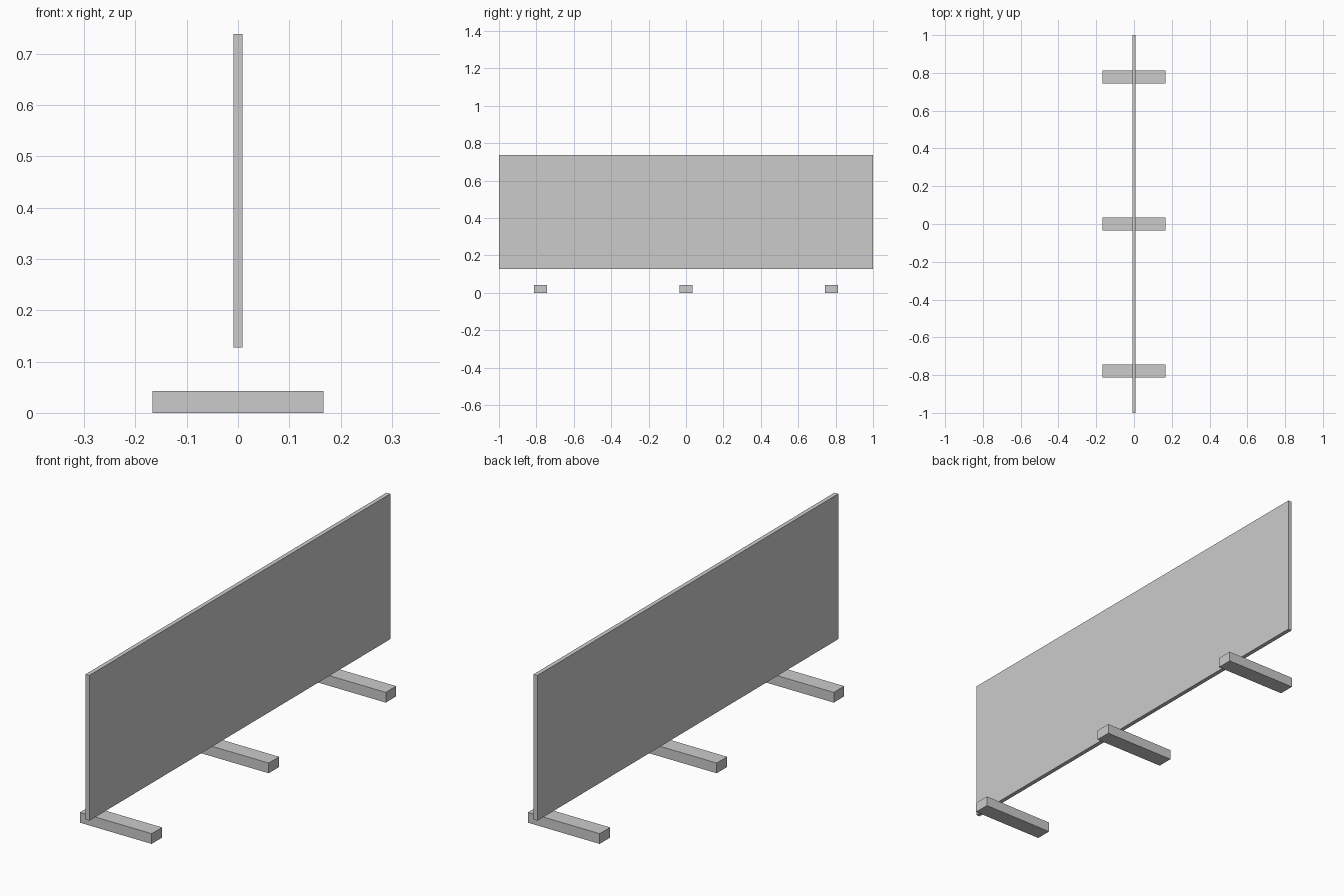
import bpy

if "Cube" in bpy.data.objects:
    bpy.data.objects.remove(bpy.data.objects["Cube"])


def box(name, center, size):
    bpy.ops.mesh.primitive_cube_add(size=1, location=center)
    obj = bpy.context.object
    obj.name = name
    obj.scale = size
    bpy.ops.object.transform_apply(location=False, rotation=False, scale=True)
    return obj


# Upright barrier panel, floating above the feet
bottom, top = 0.127, 0.738
box("panel", (0, 0, (bottom + top) / 2), (0.018, 2.0, top - bottom))

# Three evenly spaced cross feet on the ground
foot_height = 0.043
for label, y in (("front", -0.778), ("middle", 0.0), ("back", 0.778)):
    box(label + "_foot", (0, y, foot_height / 2), (0.334, 0.069, foot_height))
